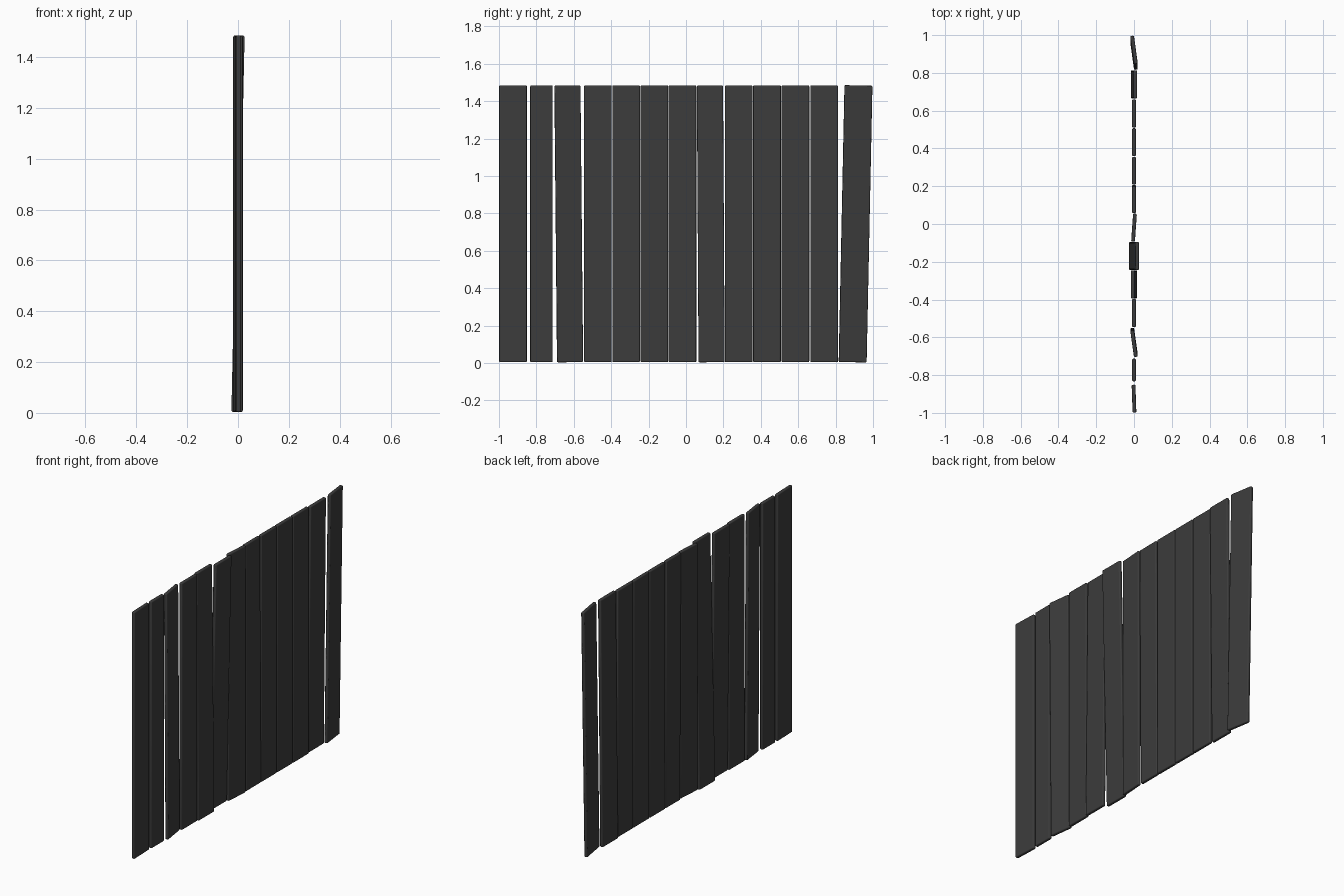
import bpy, math
from mathutils import Matrix

if "Cube" in bpy.data.objects:
    bpy.data.objects.remove(bpy.data.objects["Cube"])

H = 1.48     # plank height
T = 0.02     # plank thickness

mat = bpy.data.materials.new("dark_wood")
mat.diffuse_color = (0.045, 0.045, 0.045, 1)
mat.use_nodes = True
mat.node_tree.nodes["Principled BSDF"].inputs["Base Color"].default_value = mat.diffuse_color


def plank(name, y_bottom, y_top, width, yaw=0, lean=0):
    """Board with a centre line from y_bottom to y_top; lean = x shift of the top end."""
    bpy.ops.mesh.primitive_cube_add(size=1)
    o = bpy.context.object
    o.name = name
    o.data.transform(Matrix.Diagonal((T, width, H, 1)))
    o.data.transform(Matrix.Rotation(math.radians(yaw), 4, 'Z'))
    o.data.transform(Matrix.Rotation(math.asin(2 * lean / H), 4, 'Y'))
    o.data.transform(Matrix.Rotation(-math.asin((y_top - y_bottom) / H), 4, 'X'))
    o.location = (0, (y_bottom + y_top) / 2, 0.004 + H / 2)
    b = o.modifiers.new("rounded_edges", 'BEVEL')
    b.width = 0.006
    b.segments = 3
    o.data.materials.append(mat)
    bpy.ops.object.shade_smooth_by_angle(angle=math.radians(40))


# bottom y, top y, width, yaw, lean
planks = [
    (-0.925, -0.925, 0.148, 2, 0),
    (-0.773, -0.773, 0.120, 0, 0),
    (-0.620, -0.634, 0.140, 8, 0),
    (-0.471, -0.471, 0.148, 0, 0),
    (-0.320, -0.320, 0.148, 0, -0.007),
    (-0.169, -0.169, 0.148, 0, 0.016),
    (-0.019, -0.019, 0.148, -4, 0),
    (0.137, 0.128, 0.140, 0, 0),
    (0.282, 0.282, 0.148, 0, 0),
    (0.433, 0.433, 0.148, 0, 0),
    (0.585, 0.585, 0.148, 0, 0),
    (0.739, 0.739, 0.148, 0, 0.007),
    (0.891, 0.922, 0.150, 8, 0),
]
for i, p in enumerate(planks):
    plank(f"fence_plank_{i + 1}", *p)
